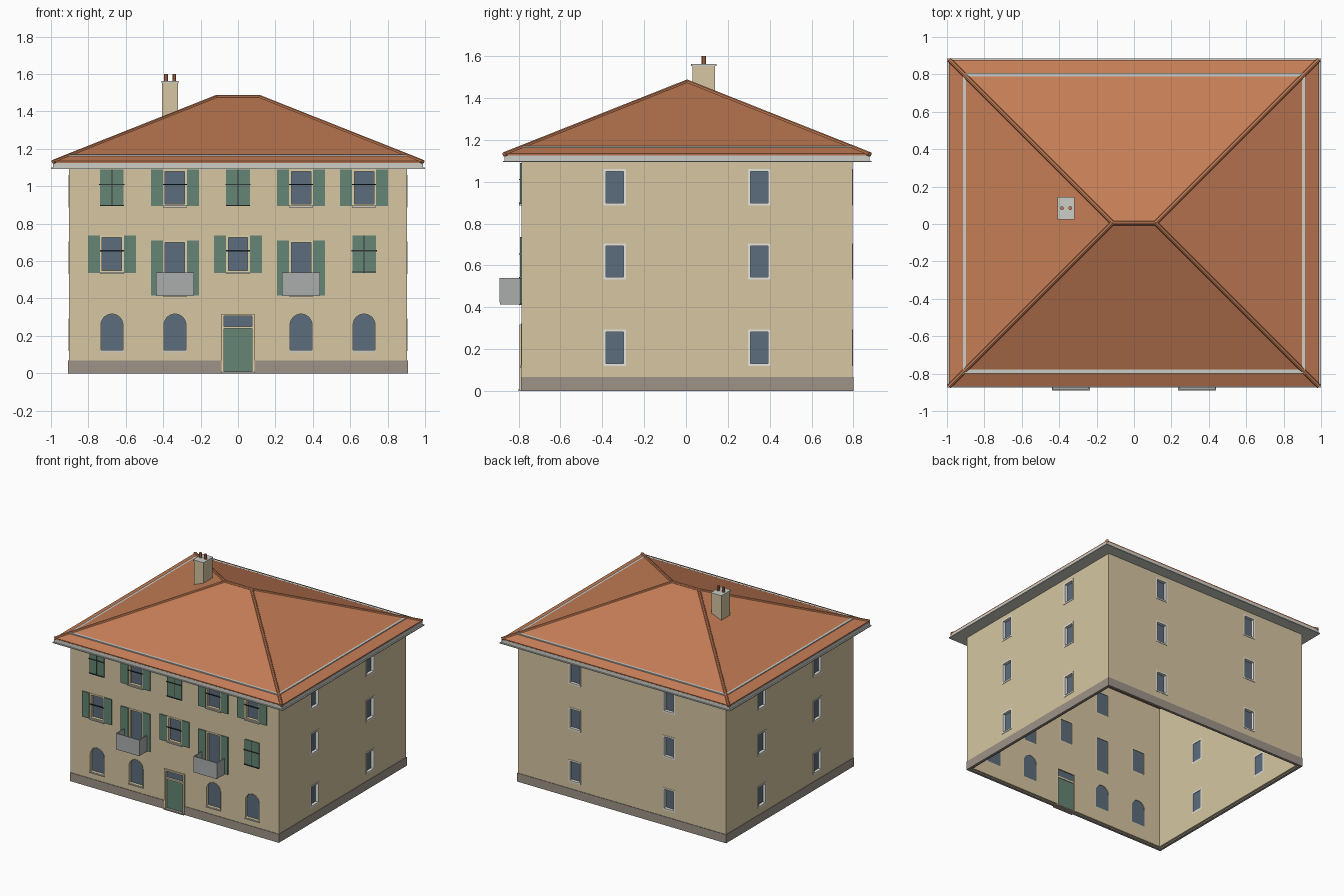
import bpy, bmesh, math
from mathutils import Matrix, Vector

if "Cube" in bpy.data.objects:
    bpy.data.objects.remove(bpy.data.objects["Cube"])

YC = 0.005                 # house centre line in y
HX, HY = 0.904, 0.79       # half sizes of the walls
THICK = 0.03
WALLS = {"front": (0, HY), "left": (90, HX), "back": (180, HY), "right": (-90, HX)}


def material(name, r, g, b):
    lin = [((c / 255 + 0.055) / 1.055) ** 2.4 for c in (r, g, b)] + [1]
    m = bpy.data.materials.new(name)
    m.use_nodes = True
    m.diffuse_color = lin
    m.node_tree.nodes["Principled BSDF"].inputs["Base Color"].default_value = lin
    return m


PLASTER = material("beige plaster", 214, 198, 162)
STONE = material("grey stone", 157, 148, 137)
TILE = material("terracotta tile", 197, 125, 86)
TRIM = material("light grey trim", 205, 205, 199)
WHITE = material("white frame", 236, 234, 226)
CREAM = material("cream frame", 222, 208, 168)
GLASS = material("blue grey glass", 92, 109, 125)
GREEN = material("green paint", 101, 134, 117)
METAL = material("grey metal", 171, 173, 174)
DARK = material("dark iron", 52, 56, 58)


def finish(name, bm, mat):
    bmesh.ops.recalc_face_normals(bm, faces=bm.faces)
    mesh = bpy.data.meshes.new(name)
    bm.to_mesh(mesh)
    bm.free()
    if mat:
        mesh.materials.append(mat)
    ob = bpy.data.objects.new(name, mesh)
    bpy.context.scene.collection.objects.link(ob)
    return ob


def extrusion(name, outer, hole, a, b, mat, place):
    """Solid between depths a and b, with an optional hole of equal point count."""
    bm = bmesh.new()
    n = len(outer)
    loops = [[bm.verts.new(place(p, d)) for p in pts]
             for pts in ([outer, hole] if hole else [outer]) for d in (a, b)]
    pairs = [(0, 1), (2, 3), (0, 2), (1, 3)] if hole else [(0, 1)]
    for i, j in pairs:
        for k in range(n):
            m = (k + 1) % n
            bm.faces.new((loops[i][k], loops[i][m], loops[j][m], loops[j][k]))
    if not hole:
        bm.faces.new(loops[0])
        bm.faces.new(loops[1])
    return finish(name, bm, mat)


def rect(u, z0, z1, half, inset=0):
    l, r, b, t = u - half + inset, u + half - inset, z0 + inset, z1 - inset
    return [(l, b), (r, b), (r, t), (l, t)]


def arch(u, z0, z1, half, inset=0):
    r, spring = half - inset, z1 - half
    top = [(u + r * math.cos(t), spring + r * math.sin(t))
           for t in (math.pi * i / 12 for i in range(13))]
    return [(u - r, z0 + inset), (u + r, z0 + inset)] + top


def on_wall(side, name, outer, a, b, mat, hole=None):
    """Part on a wall; depths count outwards from the wall face."""
    angle, dist = WALLS[side]
    rot = Matrix.Rotation(math.radians(angle), 3, "Z")

    def place(p, d):
        return rot @ Vector((p[0], -dist - d, p[1])) + Vector((0, YC, 0))
    return extrusion(name, outer, hole, a, b, mat, place)


def plan_rect(hx, hy, cx=0, cy=YC):
    return [(cx - hx, cy - hy), (cx + hx, cy - hy), (cx + hx, cy + hy), (cx - hx, cy + hy)]


def ring(name, hx, hy, width, z0, z1, mat):
    return extrusion(name, plan_rect(hx, hy), plan_rect(hx - width, hy - width),
                     z0, z1, mat, lambda p, z: (*p, z))


def block(name, cx, cy, hx, hy, z0, z1, mat):
    return extrusion(name, plan_rect(hx, hy, cx, cy), None, z0, z1, mat,
                     lambda p, z: (*p, z))


cutters = bpy.data.collections.new("cutters")


def cut(side, outline):
    ob = on_wall(side, "opening_cutter", outline, -0.08, 0.03, None)
    bpy.context.scene.collection.objects.unlink(ob)
    cutters.objects.link(ob)
    ob.hide_render = True


def window(side, u, z0, z1, half, frame, shape=rect, border=0.012):
    cut(side, shape(u, z0, z1, half))
    on_wall(side, side + "_window_frame", shape(u, z0, z1, half), -THICK, 0.003, frame,
            shape(u, z0, z1, half, border))
    on_wall(side, side + "_window_glass", shape(u, z0, z1, half, border / 2),
            -0.026, -0.02, GLASS)


def bar(u, z, half):
    on_wall("front", "window_bar", rect(u, z - 0.003, z + 0.003, half), 0.007, 0.013, DARK)


# Plain windows on the sides and the back
for side, u in (("left", 0.345), ("right", 0.345), ("back", 0.41)):
    for s in (-u, u):
        for z in (0.12, 0.532, 0.887):
            window(side, s, z, z + 0.173, 0.053, WHITE)

# Front windows, shutters and balconies
STEP, HALF = 0.337, 0.064


def shuttered(col, z0, z1, bar_z=None):
    u = col * STEP
    window("front", u, z0, z1, HALF, CREAM)
    for s in (-1, 1):
        on_wall("front", "open_shutter", rect(u + s * 1.5 * HALF, z0, z1, HALF / 2),
                0, 0.008, GREEN)
    if bar_z:
        bar(u, bar_z, HALF)
    on_wall("front", "window_sill", rect(u, z0 - 0.006, z0 + 0.003, HALF), 0, 0.012, TRIM)


def closed(col, z0, z1, bar_z):
    u = col * STEP
    for s in (-1, 1):
        on_wall("front", "closed_shutter", rect(u + s * HALF / 2, z0, z1, HALF / 2 - 0.001),
                -0.01, 0.008, GREEN)
    on_wall("front", "shutter_joint", rect(u, z0, z1, 0.002), 0, 0.009, DARK)
    bar(u, bar_z, HALF + 0.004)
    bar(u, z0 + 0.004, HALF)


for col in (-1, 1, 2):
    shuttered(col, 0.893, 1.09, 1.01)
for col in (-2, 0):
    closed(col, 0.893, 1.09, 1.01)
    shuttered(col, 0.537, 0.737, 0.655)
closed(2, 0.537, 0.737, 0.655)

for col in (-1, 1):
    u = col * STEP
    shuttered(col, 0.417, 0.71)
    on_wall("front", "balcony_floor", rect(u, 0.413, 0.428, 0.1), 0, 0.104, METAL)
    on_wall("front", "balcony_front", rect(u, 0.424, 0.54, 0.102), 0.098, 0.105, METAL)
    for s in (-1, 1):
        on_wall("front", "balcony_side", rect(u + s * 0.0985, 0.424, 0.54, 0.0035),
                0, 0.1, METAL)

for col in (-2, -1, 1, 2):
    u = col * STEP
    window("front", u, 0.118, 0.322, HALF, CREAM, arch, 0.005)
    on_wall("front", "arched_window_sill", rect(u, 0.112, 0.121, HALF), 0, 0.008, TRIM)

# Door with transom light and step
cut("front", rect(0, -0.05, 0.305, 0.076))
on_wall("front", "door_frame", rect(0, 0, 0.318, 0.088), -THICK, 0.01, CREAM,
        rect(0, 0.001, 0.306, 0.075))
on_wall("front", "door_leaf", rect(0, 0.002, 0.24, 0.076), -0.02, -0.01, GREEN)
on_wall("front", "door_rail", rect(0, 0.238, 0.25, 0.076), -0.025, 0.004, CREAM)
on_wall("front", "transom_glass", rect(0, 0.248, 0.307, 0.076), -0.02, -0.012, GLASS)
on_wall("front", "door_step", rect(0, 0, 0.01, 0.088), -THICK, 0.015, STONE)

# Hollow walls and plinth, with the openings cut out
walls = ring("walls", HX, HY, THICK, 0.01, 1.15, PLASTER)
plinth = ring("plinth", HX + 0.004, HY + 0.004, 0.02, 0, 0.067, STONE)
bpy.context.scene.collection.children.link(cutters)
for ob in (walls, plinth):
    mod = ob.modifiers.new("openings", "BOOLEAN")
    mod.operand_type = "COLLECTION"
    mod.collection = cutters
    mod.solver = "EXACT"
    bpy.context.view_layer.objects.active = ob
    bpy.ops.object.modifier_apply(modifier=mod.name)
for ob in list(cutters.objects):
    bpy.data.objects.remove(ob)
bpy.data.collections.remove(cutters)

# Eaves, fascia and snow rail
ring("eaves_sheet", 1.0, 0.88, 0.1, 1.093, 1.1, TRIM)
ring("fascia", 0.99, 0.872, 0.09, 1.098, 1.125, TRIM)
ring("snow_rail", 0.915, 0.803, 0.02, 1.14, 1.17, TRIM)

# Hipped roof shell
EX, EY, EZ, RX, RZ = 0.988, 0.873, 1.134, 0.115, 1.48
bm = bmesh.new()
eave = [bm.verts.new((*p, EZ)) for p in plan_rect(EX, EY)]
ridge = [bm.verts.new((x, YC, RZ)) for x in (-RX, RX)]
for f in ((eave[0], eave[1], ridge[1], ridge[0]), (eave[1], eave[2], ridge[1]),
          (eave[2], eave[3], ridge[0], ridge[1]), (eave[3], eave[0], ridge[0])):
    bm.faces.new(f)
roof = finish("roof", bm, TILE)
if roof.data.polygons[0].normal.z < 0:
    roof.data.flip_normals()
shell = roof.modifiers.new("thickness", "SOLIDIFY")
shell.thickness = 0.01
shell.offset = -1


def cap(name, a, b, radius):
    a, b = Vector(a), Vector(b)
    bm = bmesh.new()
    turn = (b - a).to_track_quat("Z", "Y").to_matrix().to_4x4()
    bmesh.ops.create_cone(bm, cap_ends=True, segments=8, radius1=radius, radius2=radius,
                          depth=(b - a).length, matrix=Matrix.Translation((a + b) / 2) @ turn)
    return finish(name, bm, TILE)


# Ridge and hip tiles
cap("ridge_tiles", (-RX, YC, RZ - 0.004), (RX, YC, RZ - 0.004), 0.012)
for sx in (-1, 1):
    for sy in (-1, 1):
        cap("hip_tiles", (sx * EX, YC + sy * EY, EZ - 0.004), (sx * RX, YC, RZ - 0.004), 0.012)

# Chimney
CX, CY = -0.363, 0.085
block("chimney_shaft", CX, CY, 0.042, 0.054, 1.33, 1.556, PLASTER)
block("chimney_cap", CX, CY, 0.046, 0.06, 1.553, 1.562, TRIM)
for s in (-1, 1):
    cap("chimney_pot", (CX + s * 0.022, CY, 1.56), (CX + s * 0.022, CY, 1.6), 0.01)
